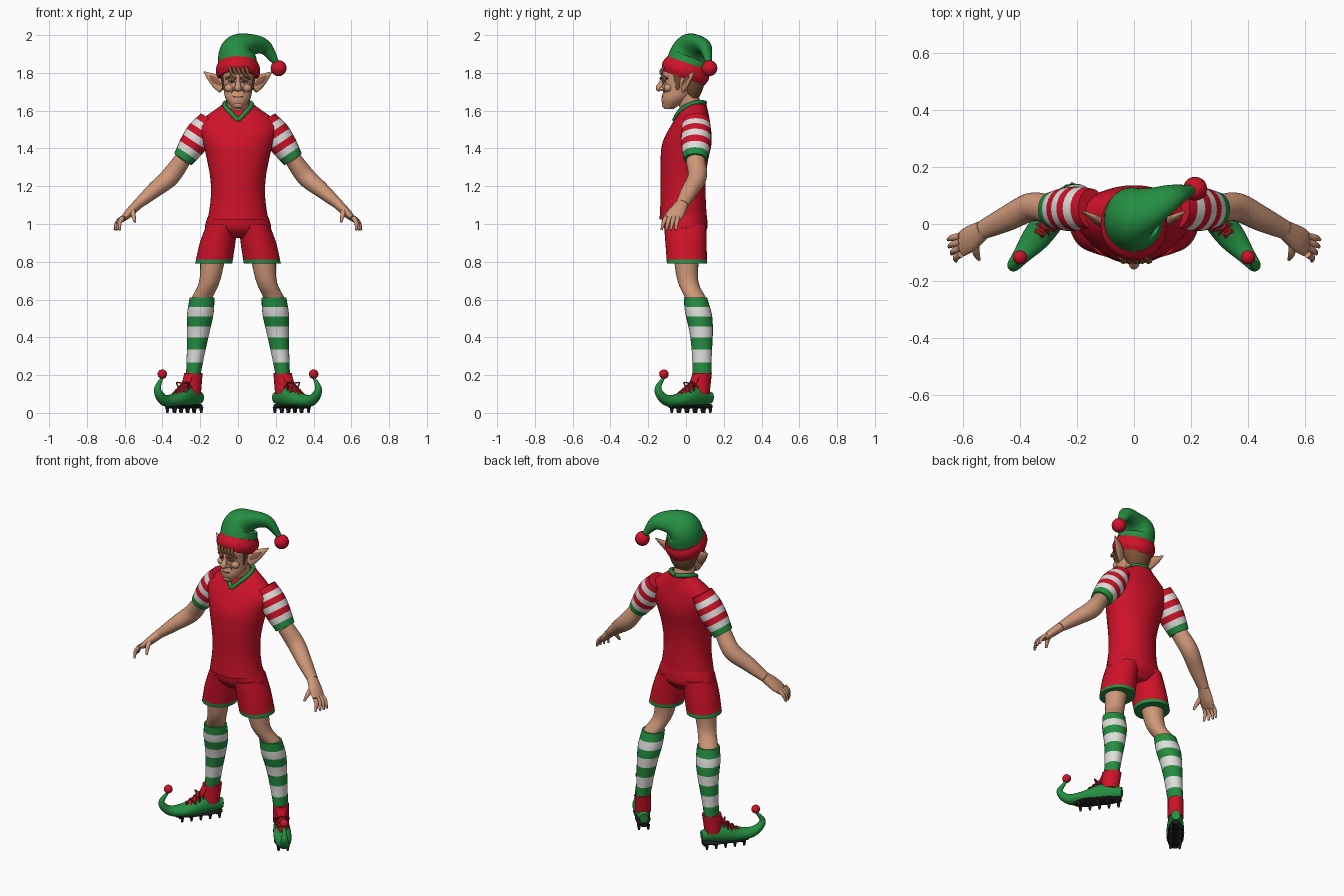
import bpy, bmesh, math
from mathutils import Vector, Matrix

cube = bpy.data.objects.get("Cube")
if cube:
    bpy.data.objects.remove(cube, do_unlink=True)


def material(name, red, green, blue):
    colour = (red, green, blue, 1)
    mat = bpy.data.materials.new(name)
    mat.use_nodes = True
    mat.diffuse_color = colour
    mat.node_tree.nodes["Principled BSDF"].inputs["Base Color"].default_value = colour
    return mat


RED = material("red cloth", .62, .006, .022)
GREEN = material("green cloth", .018, .27, .055)
WHITE = material("white cloth", .75, .73, .71)
SKIN = material("skin", .62, .31, .19)
CREASE = material("skin crease", .27, .11, .065)
HAIR = material("brown hair", .2, .085, .035)
BLACK = material("black rubber", .012, .012, .012)
LACE = material("dark red lace", .33, .012, .015)

parts = []


def finish(name, bm, mats, mirror, matrix):
    if matrix:
        bm.transform(matrix)
    bmesh.ops.recalc_face_normals(bm, faces=bm.faces)
    mesh = bpy.data.meshes.new(name)
    bm.to_mesh(mesh)
    bm.free()
    for mat in mats:
        mesh.materials.append(mat)
    part = bpy.data.objects.new(name, mesh)
    bpy.context.collection.objects.link(part)
    if mirror:
        part.modifiers.new("Mirror", "MIRROR")
    parts.append(part)


def sample(values, t):
    """Smooth curve through evenly spaced numbers or vectors."""
    last = len(values) - 1
    if last == 0:
        return values[0]
    i = min(int(t * last), last - 1)
    s = t * last - i
    b, c = values[i], values[i + 1]
    a = values[i - 1] if i else b * 2 - c
    d = values[i + 2] if i + 2 <= last else c * 2 - b
    return b + (c - a + (a * 2 - b * 5 + c * 4 - d + (b * 3 - a - c * 3 + d) * s) * s) * s / 2


def tube(name, path, radii, mats, depths=None, mirror=False, flat=False,
         sides=24, rings=21, matrix=None):
    """Loft ellipses along a path; several materials make equal bands."""
    path = [Vector(p) for p in path]
    centres = [sample(path, i / rings) for i in range(rings + 1)]
    bm = bmesh.new()
    depth_axis, loops = Vector((0, 1, 0)), []
    for i, centre in enumerate(centres):
        tangent = (centres[min(i + 1, rings)] - centres[max(i - 1, 0)]).normalized()
        if flat:
            tangent = Vector((0, 0, 1))
        depth_axis = (depth_axis - tangent * depth_axis.dot(tangent)).normalized()
        across = depth_axis.cross(tangent) * sample(radii, i / rings)
        along = depth_axis * sample(depths or radii, i / rings)
        angles = [math.tau * k / sides for k in range(sides)]
        loops.append([bm.verts.new(centre + across * math.cos(a) + along * math.sin(a))
                      for a in angles])
    for i in range(rings):
        for k in range(sides):
            face = bm.faces.new((loops[i][k], loops[i][k - 1], loops[i + 1][k - 1], loops[i + 1][k]))
            face.material_index = i * len(mats) // rings
    bm.faces.new(loops[0])
    bm.faces.new(loops[-1]).material_index = len(mats) - 1
    finish(name, bm, mats, mirror, matrix)


def cord(name, path, radius, mat, mirror=False, matrix=None):
    tube(name, path, [radius], [mat], mirror=mirror, sides=8, rings=12, matrix=matrix)


def ball(name, centre, size, mat, mirror=False, matrix=None):
    bm = bmesh.new()
    shape = Matrix.Translation(centre) @ Matrix.Diagonal((*size, 1))
    bmesh.ops.create_uvsphere(bm, u_segments=20, v_segments=12, radius=1, matrix=shape)
    finish(name, bm, [mat], mirror, matrix)


# Landmarks on the left side, mirrored where used
shoulder, cuff = Vector((.15, .055, 1.555)), Vector((.292, .05, 1.342))
elbow, wrist = Vector((.36, .06, 1.25)), Vector((.53, -.02, 1.105))
knuckles = Vector((.61, -.075, 1.025))
sock_top, calf, ankle = Vector((.19, .05, .61)), Vector((.21, .08, .43)), Vector((.237, .085, .2))

# Shirt, collar and striped sleeves
tube("shirt", [(0, -.015, 1.025), (0, -.01, 1.33), (0, .05, 1.635)],
     [.16, .145, .145, .162, .185, .205, .08], [RED],
     depths=[.125, .12, .12, .125, .13, .1, .058], flat=True, sides=40)
cord("collar", [(0, -.062, 1.548), (.04, -.04, 1.59), (.072, .01, 1.628), (.058, .07, 1.645),
                (0, .1, 1.642)], .012, GREEN, mirror=True)
tube("sleeve", [shoulder, cuff], [.055, .074, .07, .055],
     [RED, WHITE, RED, WHITE, RED, WHITE, GREEN], depths=[.07, .078, .075, .062], mirror=True)

# Shorts with green hems
tube("shorts_hips", [(0, -.01, 1.06), (0, .005, .925)], [.15, .168, .17, .1], [RED],
     depths=[.118, .118, .11, .07], flat=True, sides=32)
tube("shorts_leg", [(.085, -.005, 1), (.108, 0, .9), (.129, .005, .79)], [.08, .094, .098],
     [RED] * 9 + [GREEN], depths=[.112, .106], mirror=True, flat=True, sides=32)

# Bare legs and striped socks
tube("leg", [(.13, 0, .85), (.15, .01, .7), sock_top], [.07, .055, .055], [SKIN],
     mirror=True, flat=True)
tube("sock", [sock_top, calf, ankle], [.066, .07, .06, .048, .038], [GREEN, WHITE] * 3 + [GREEN],
     depths=[.062, .07, .062, .053, .049], mirror=True, flat=True)

# Curled shoes: built along x, then turned outward under the ankle
foot = Matrix.Translation((ankle.x, ankle.y, 0)) @ Matrix.Rotation(math.radians(-51), 4, "Z")
shoe = dict(mirror=True, matrix=foot)
tube("shoe", [(-.06, 0, .08), (.05, 0, .085), (.16, 0, .065), (.25, 0, .07), (.3, 0, .125),
              (.26, 0, .19)], [.03, .056, .037, .028, .018, .006], [GREEN],
     depths=[.025, .046, .05, .032, .02, .006], rings=30, **shoe)
ball("shoe_pompom", (.26, 0, .205), [.025] * 3, RED, **shoe)
tube("shoe_cuff", [(.01, 0, .1), (0, 0, .21)], [.05, .056], [RED], depths=[.045], flat=True, **shoe)
tube("shoe_tongue", [(.04, 0, .2), (.07, 0, .15), (.14, 0, .1)], [.013, .01], [RED],
     depths=[.03, .02], **shoe)
tube("shoe_sole", [(-.055, 0, .036), (.215, 0, .036)], [.012], [BLACK],
     depths=[.02, .042, .043, .047, .02], **shoe)
for side in (-1, 1):
    for i in range(4):
        start = Vector((.06 + .026 * i, 0, .165 - .018 * i))
        cord("shoe_lace", [start + Vector((0, -.038 * side, -.03)), start + Vector((.012, 0, 0)),
                           start + Vector((.024, .038 * side, -.04))], .005, LACE, **shoe)
    cord("lace_bow", [(.075, 0, .155), (.09, .04 * side, .16), (.08, .03 * side, .13)],
         .004, LACE, **shoe)
    for i in range(5):
        x = -.035 + .055 * i
        tube("cleat", [(x, .026 * side, 0), (x, .026 * side, .03)], [.006, .011], [BLACK],
             flat=True, sides=8, rings=1, **shoe)

# Arms and hands
tube("forearm", [cuff, elbow, elbow.lerp(wrist, .5), wrist], [.045, .05, .041, .027], [SKIN],
     depths=[.05, .05, .045, .034], mirror=True)
tube("palm", [wrist, wrist.lerp(knuckles, .6), knuckles], [.027, .023, .014], [SKIN],
     depths=[.034, .046, .042], mirror=True)
for i in range(4):
    root = knuckles + Vector((0, .032 - .021 * i, .01))
    tip = Vector((.653 - .003 * i * i, -.055 - .025 * i, .968))
    bend = root.lerp(tip, .5) + Vector((.008, 0, .006))
    tube("finger", [root, bend, tip], [.013, .011, .006], [SKIN], mirror=True, sides=10)
tube("thumb", [(.56, -.06, 1.08), (.555, -.1, 1.05), (.545, -.125, 1.01)], [.016, .013, .006],
     [SKIN], mirror=True, sides=10)

# Neck, head and face
tube("neck", [(0, .04, 1.57), (0, 0, 1.7)], [.06], [SKIN], flat=True)
tube("head", [(0, -.09, 1.61), (0, -.03, 1.71), (0, -.01, 1.81), (0, 0, 1.91)],
     [.025, .064, .076, .083, .09, .09, .05], [SKIN],
     depths=[.025, .073, .09, .105, .115, .1, .06], flat=True, sides=32)
tube("nose", [(0, -.12, 1.785), (0, -.13, 1.75), (0, -.142, 1.72), (0, -.135, 1.705)],
     [.012, .012, .018, .01], [SKIN], sides=12)
ball("nostril_wing", (.016, -.128, 1.715), (.011, .014, .01), SKIN, mirror=True)
ball("cheek", (.046, -.095, 1.72), (.026, .022, .022), SKIN, mirror=True)
ball("chin", (0, -.108, 1.63), (.026, .02, .018), SKIN)
ball("eye", (.034, -.114, 1.753), (.014, .01, .007), WHITE, mirror=True)
ball("pupil", (.034, -.122, 1.753), (.006, .004, .006), BLACK, mirror=True)
cord("eyelid", [(.018, -.121, 1.753), (.034, -.122, 1.761), (.05, -.11, 1.754)], .004, CREASE, mirror=True)
cord("eyebrow", [(.012, -.133, 1.77), (.036, -.126, 1.78), (.062, -.1, 1.77)], .007, HAIR, mirror=True)
cord("cheek_fold", [(.024, -.122, 1.715), (.036, -.11, 1.69), (.034, -.11, 1.665)], .003, CREASE, mirror=True)
cord("mouth", [(0, -.127, 1.672), (.018, -.124, 1.673), (.036, -.11, 1.682)], .004, CREASE, mirror=True)

# Pointed ears
ear_base, ear_tip = Vector((.075, -.015, 1.725)), Vector((.18, .045, 1.806))
tube("ear", [ear_base, ear_tip], [.038, .036, .022, .003], [SKIN],
     depths=[.012, .014, .01, .003], mirror=True, sides=14)
forward = Vector((0, -.012, 0))
tube("ear_hollow", [ear_base.lerp(ear_tip, t) + forward for t in (.15, .7)],
     [.01, .018, .005], [CREASE], depths=[.004], mirror=True, sides=10)

# Hair below the hat
tube("hair", [(0, .035, 1.655), (0, .02, 1.8)], [.045, .074, .09, .095], [HAIR],
     depths=[.025, .055, .074, .085], flat=True)
tube("sideburn", [(.073, -.045, 1.71), (.09, -.045, 1.8)], [.007], [HAIR],
     depths=[.008, .025], mirror=True, flat=True, sides=10)
for i in range(5):
    lock = Vector((-.045 + .022 * i, -.117, 1.83))
    cord("fringe", [lock, lock + Vector((.006, -.014, -.02)), lock + Vector((.014, -.012, -.037))],
         .009, HAIR)

# Drooping hat
tube("hat_band", [(0, -.015, 1.773), (0, .012, 1.85)], [.104, .116, .116, .106], [RED],
     depths=[.118, .129, .128, .116], sides=40)
tube("hat", [(0, 0, 1.82), (0, .03, 1.91), (.06, .06, 1.945), (.14, .1, 1.935), (.205, .122, 1.85)],
     [.105, .095, .055, .034, .014], [GREEN], depths=[.116, .105, .076, .045, .016],
     sides=32, rings=30)
ball("hat_pompom", (.215, .124, 1.825), [.042] * 3, RED)

bpy.ops.object.select_all(action="DESELECT")
for part in parts:
    part.select_set(True)
bpy.context.view_layer.objects.active = parts[0]
bpy.ops.object.shade_smooth_by_angle(angle=math.radians(50))
